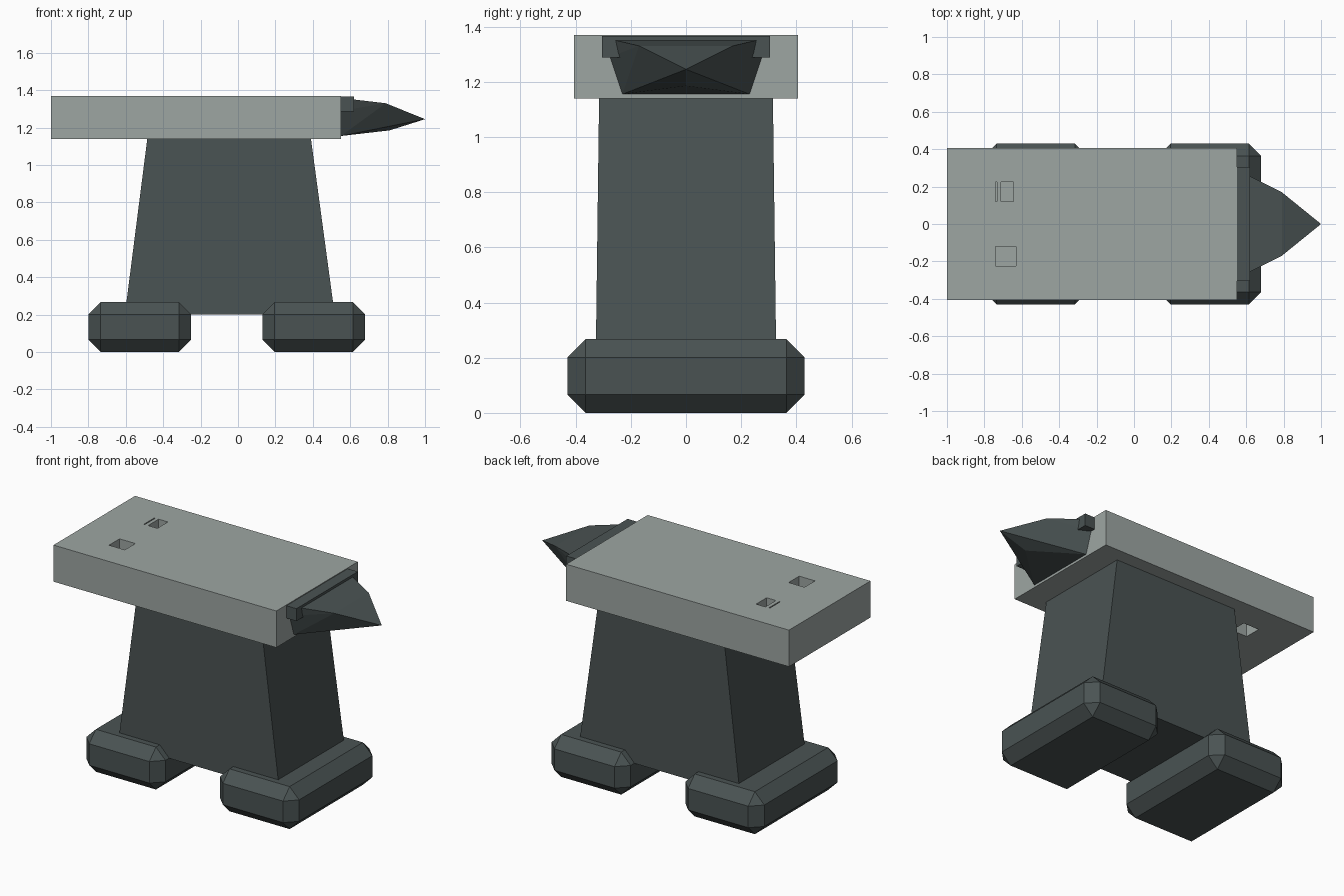
import bpy, bmesh

if "Cube" in bpy.data.objects:
    bpy.data.objects.remove(bpy.data.objects["Cube"], do_unlink=True)


def material(name, rgb):
    m = bpy.data.materials.new(name)
    m.use_nodes = True
    m.diffuse_color = (*rgb, 1)
    m.node_tree.nodes["Principled BSDF"].inputs["Base Color"].default_value = (*rgb, 1)
    return m


pale_steel = material("pale_steel", (0.34, 0.38, 0.365))
dark_iron = material("dark_iron", (0.068, 0.086, 0.086))


def finish(name, bm, mat):
    bmesh.ops.recalc_face_normals(bm, faces=bm.faces)
    mesh = bpy.data.meshes.new(name)
    bm.to_mesh(mesh)
    bm.free()
    mesh.materials.append(mat)
    ob = bpy.data.objects.new(name, mesh)
    bpy.context.scene.collection.objects.link(ob)
    return ob


def hull(name, points, mat, bevel=0):
    """Convex solid around the points, optionally chamfered."""
    bm = bmesh.new()
    for p in points:
        bm.verts.new(p)
    bmesh.ops.convex_hull(bm, input=bm.verts)
    bmesh.ops.dissolve_limit(bm, angle_limit=0.01, verts=bm.verts, edges=bm.edges)
    if bevel:
        bmesh.ops.bevel(bm, geom=bm.edges[:], offset=bevel, segments=1,
                        profile=0.5, affect='EDGES')
    return finish(name, bm, mat)


def box(name, xs, ys, zs, mat, bevel=0):
    return hull(name, [(x, y, z) for x in xs for y in ys for z in zs], mat, bevel)


# Top slab with square pockets
slab = box("top_slab", (-1, 0.55), (-0.405, 0.405), (1.14, 1.37), pale_steel)
pockets = [
    ((-0.74, -0.63), (-0.225, -0.12), (1.22, 1.5)),
    ((-0.71, -0.645), (0.12, 0.225), (1.26, 1.5)),
    ((-0.74, -0.733), (0.12, 0.225), (1.26, 1.5)),
    ((-0.74, -0.63), (0.12, 0.225), (1.0, 1.24)),
]
bpy.context.view_layer.objects.active = slab
for xs, ys, zs in pockets:
    cutter = box("pocket_cutter", xs, ys, zs, pale_steel)
    cutter.hide_render = True
    mod = slab.modifiers.new("pocket", 'BOOLEAN')
    mod.operation = 'DIFFERENCE'
    mod.solver = 'EXACT'
    mod.object = cutter
    bpy.ops.object.modifier_apply(modifier=mod.name)
    bpy.data.objects.remove(cutter, do_unlink=True)

# Tapered body
body = []
for z, x0, x1, y in ((0.2, -0.605, 0.517, 0.327), (1.14, -0.485, 0.39, 0.315)):
    body += [(x, s * y, z) for x in (x0, x1) for s in (-1, 1)]
hull("body", body, dark_iron)

# Chamfered feet
for name, xs in (("right_foot", (-0.8, -0.25)), ("left_foot", (0.13, 0.68))):
    box(name, xs, (-0.43, 0.43), (0, 0.267), dark_iron, 0.066)

# Collar and faceted horn
box("horn_collar", (0.55, 0.62), (-0.305, 0.305), (1.287, 1.365), dark_iron)
horn = [(1.0, 0, 1.245), (0.81, 0, 1.185)]
for x, y, z in ((0.55, 0.26, 1.357), (0.55, 0.275, 1.29), (0.62, 0.255, 1.35),
                (0.55, 0.23, 1.155), (0.79, 0.17, 1.33)):
    horn += [(x, y, z), (x, -y, z)]
hull("horn", horn, dark_iron)
